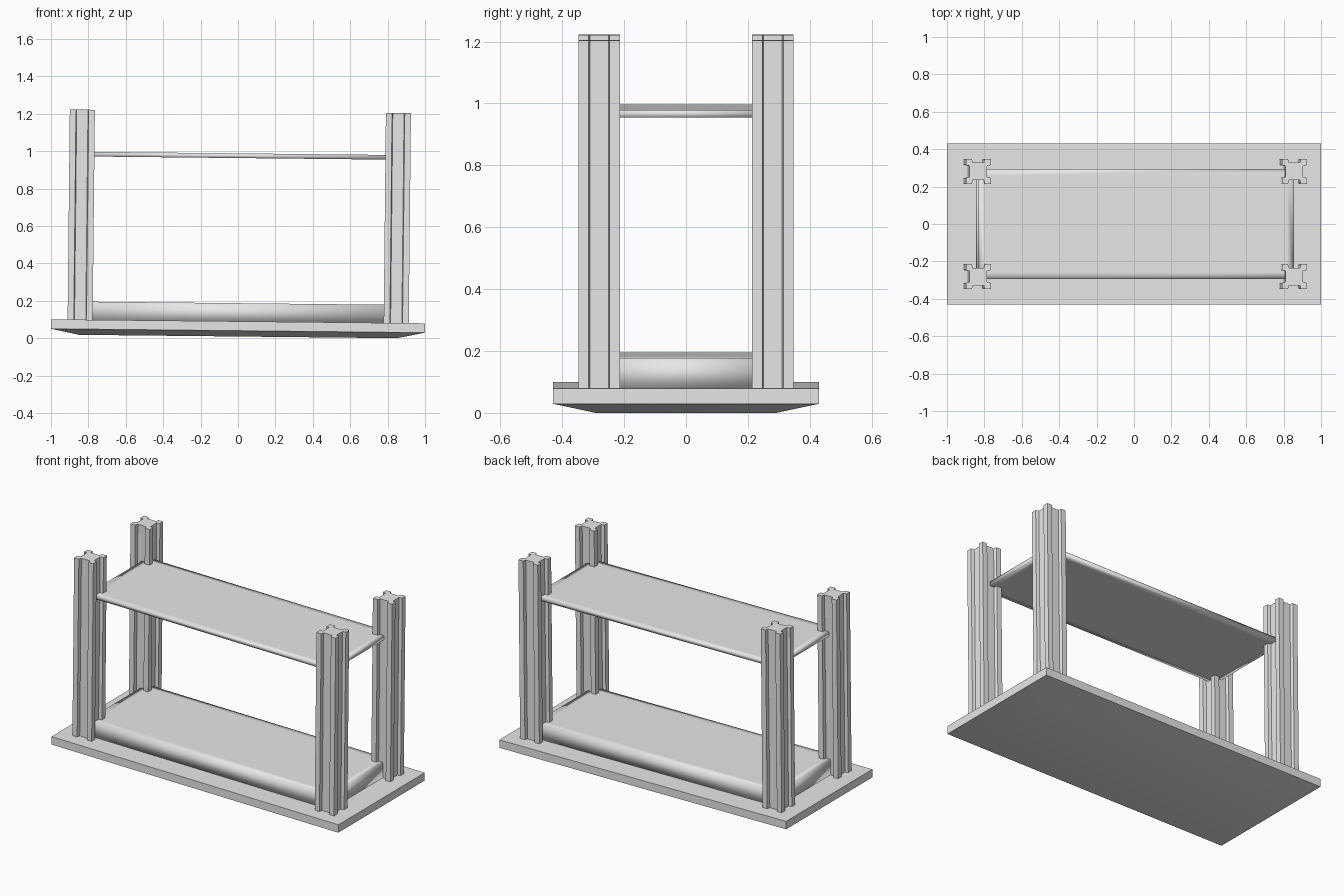
import bpy, bmesh, math
from mathutils import Matrix

cube = bpy.data.objects.get("Cube")
if cube:
    bpy.data.objects.remove(cube, do_unlink=True)

# The whole stand leans very slightly towards +x
LEAN = Matrix.Rotation(0.0105, 4, 'Y')

grey = bpy.data.materials.new("light_grey")
grey.use_nodes = True
grey.diffuse_color = (0.8, 0.8, 0.8, 1)
grey.node_tree.nodes["Principled BSDF"].inputs["Base Color"].default_value = (0.8, 0.8, 0.8, 1)


def finish(bm, name, smooth_angle):
    bmesh.ops.recalc_face_normals(bm, faces=bm.faces)
    bm.transform(LEAN)
    mesh = bpy.data.meshes.new(name)
    bm.to_mesh(mesh)
    bm.free()
    mesh.materials.append(grey)
    obj = bpy.data.objects.new(name, mesh)
    bpy.context.collection.objects.link(obj)
    bpy.ops.object.select_all(action='DESELECT')
    obj.select_set(True)
    bpy.context.view_layer.objects.active = obj
    if smooth_angle:
        bpy.ops.object.shade_smooth_by_angle(angle=math.radians(smooth_angle))
    return obj


def extrude_profile(bm, points, z0, z1):
    face = bm.faces.new([bm.verts.new((x, y, z0)) for x, y in points])
    new = bmesh.ops.extrude_face_region(bm, geom=[face])["geom"]
    bmesh.ops.translate(bm, vec=(0, 0, z1 - z0),
                        verts=[v for v in new if isinstance(v, bmesh.types.BMVert)])


def rectangle(hx, hy):
    return [(-hx, -hy), (hx, -hy), (hx, hy), (-hx, hy)]


# Base slab with a shallow chamfer running in underneath
bm = bmesh.new()
extrude_profile(bm, rectangle(1.0, 0.43), 0.04, 0.09)
under = min(bm.faces, key=lambda f: f.calc_center_median().z)
new = bmesh.ops.extrude_face_region(bm, geom=[under])["geom"]
bmesh.ops.delete(bm, geom=[under], context='FACES_ONLY')
for v in (g for g in new if isinstance(g, bmesh.types.BMVert)):
    v.co.x *= 0.85
    v.co.y *= 0.68
    v.co.z = 0.009
finish(bm, "base", 30)


# Boards with soft edges and flat centres
def board(name, z0, z1):
    bm = bmesh.new()
    extrude_profile(bm, rectangle(0.845, 0.293), z0, z1)
    bmesh.ops.recalc_face_normals(bm, faces=bm.faces)
    flats = [f for f in bm.faces if abs(f.normal.z) > 0.9]
    bmesh.ops.inset_individual(bm, faces=flats, thickness=0.05)
    finish(bm, name, 180)


board("plinth", 0.085, 0.187)
board("shelf", 0.963, 0.988)

# Fluted corner posts: a square section with a groove in each side
HALF, MOUTH, FLOOR, DEPTH = 0.067, 0.034, 0.03, 0.02
side = [(-HALF, -HALF), (-MOUTH, -HALF), (-FLOOR, DEPTH - HALF),
        (FLOOR, DEPTH - HALF), (MOUTH, -HALF)]
section = []
for quarter in range(4):
    c, s = round(math.cos(quarter * math.pi / 2)), round(math.sin(quarter * math.pi / 2))
    section += [(c * x - s * y, s * x + c * y) for x, y in side]

for x_name, sx in (("left", 1), ("right", -1)):
    for y_name, sy in (("front", -1), ("back", 1)):
        bm = bmesh.new()
        points = [(x + sx * 0.845, y + sy * 0.281) for x, y in section]
        extrude_profile(bm, points, 0.085, 1.213)
        finish(bm, f"{y_name}_{x_name}_post", 0)
